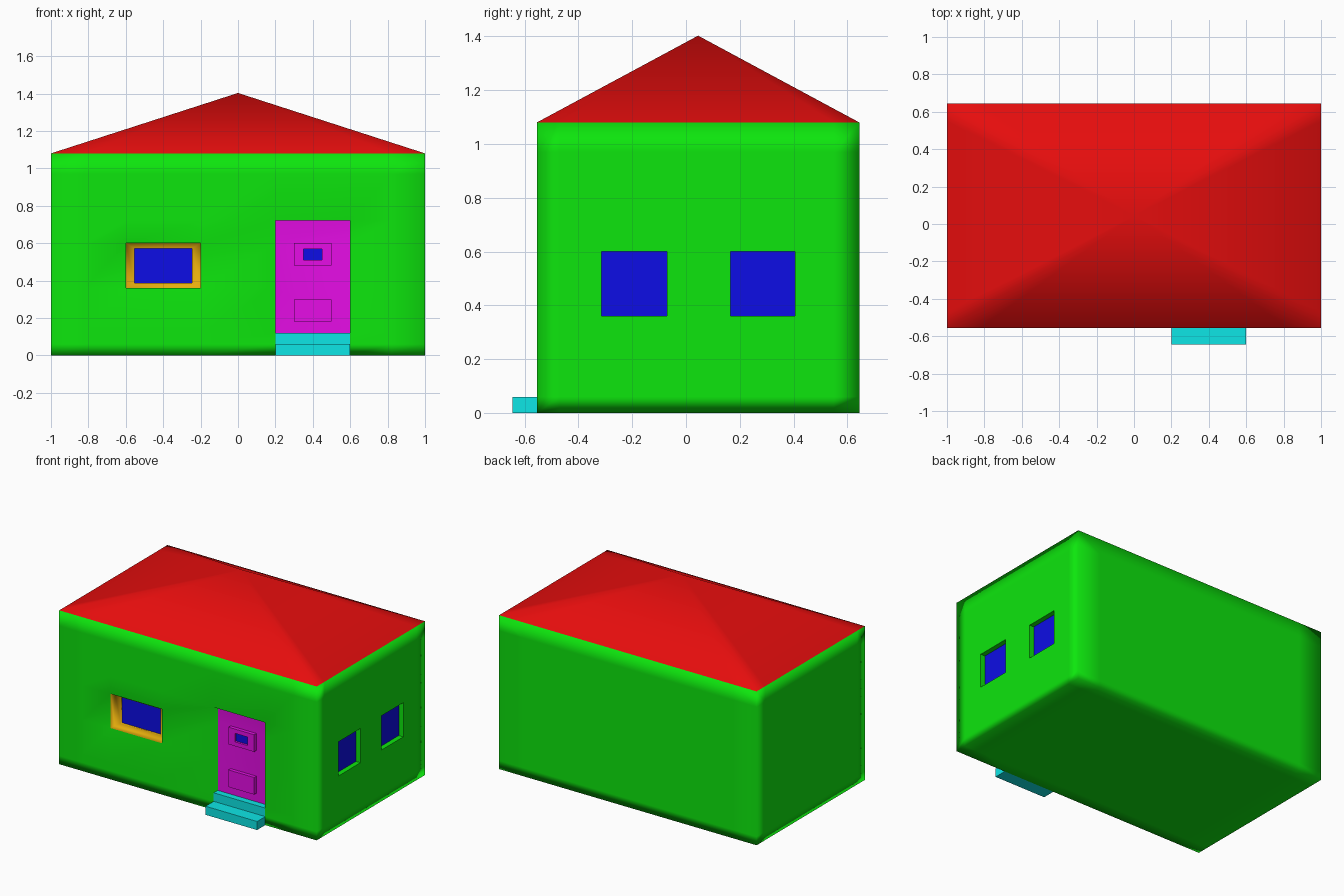
import bpy, bmesh
from mathutils import Matrix, Vector

if "Cube" in bpy.data.objects:
    bpy.data.objects.remove(bpy.data.objects["Cube"])

HI, MID, LO = .79, .33, .004
COLOURS = {"wall_green": (LO, HI * .78, LO), "roof_red": (HI, LO, LO),
           "glass_blue": (LO, LO, HI), "frame_orange": (HI, .42, LO),
           "door_magenta": (HI, LO, HI), "step_cyan": (LO, HI, HI)}
COLOURS["wall_green"] = (LO, HI, LO)
MATS = []
for name, c in COLOURS.items():
    m = bpy.data.materials.new(name)
    m.diffuse_color = (*c, 1)
    m.use_nodes = True
    m.node_tree.nodes["Principled BSDF"].inputs["Base Color"].default_value = m.diffuse_color
    MATS.append(m)
WALL, ROOF, GLASS, FRAME, DOOR, STEP = range(6)

# grid lines of the house block: support loops plus opening edges
XS = [-1, -.82, -.6, -.2, .2, .6, .82, 1]
YS = [-.555, -.47, -.315, -.07, .165, .405, .55, .645]
ZS = [0, .06, .12, .36, .6, .72, .97, 1.08]


def finish(bm, name):
    mesh = bpy.data.meshes.new(name)
    bm.to_mesh(mesh)
    bm.free()
    for m in MATS:
        mesh.materials.append(m)
    ob = bpy.data.objects.new(name, mesh)
    bpy.context.collection.objects.link(ob)
    return ob


def push(bm, f, depth, scale=1.0):
    """Extrude a face along its normal, scaling it about its centre."""
    f.normal_update()
    n, c = f.normal.copy(), f.calc_center_bounds()
    ring = bmesh.ops.inset_individual(bm, faces=[f], thickness=0, depth=0)["faces"]
    for v in f.verts:
        v.co = c + (v.co - c) * scale + n * depth
    for r in ring:
        r.normal_update()
    return ring


house = bmesh.new()


def sheet(us, vs, place):
    for u0, u1 in zip(us, us[1:]):
        for v0, v1 in zip(vs, vs[1:]):
            house.faces.new([house.verts.new(place(u, v)) for u, v in
                             ((u0, v0), (u1, v0), (u1, v1), (u0, v1))])


def pick(axis, side, u, v):
    """Wall cells whose centre lies inside the u and z ranges on one side."""
    out = []
    for f in house.faces:
        c = f.calc_center_median()
        if abs(c[axis] - side) < 1e-3 and u[0] < c[1 - axis] < u[1] and v[0] < c.z < v[1]:
            out.append(f)
    return out


# walls and floor
for y in (YS[0], YS[-1]):
    sheet(XS, ZS, lambda u, v: (u, y, v))
for x in (-1, 1):
    sheet(YS, ZS, lambda u, v: (x, u, v))
sheet(XS, YS, lambda u, v: (u, v, 0))
bmesh.ops.remove_doubles(house, verts=house.verts[:], dist=1e-4)

# pyramid roof fanned from the top of the walls
apex = house.verts.new((0, .045, 1.403))
for e in [e for e in house.edges if e.is_boundary]:
    house.faces.new((*e.verts, apex)).material_index = ROOF
bmesh.ops.recalc_face_normals(house, faces=house.faces[:])
for f in house.faces:
    f.smooth = True

# front window: orange reveal and frame, blue glass
win = pick(1, YS[0], (-.6, -.2), (.36, .6))[0]
win.material_index = FRAME
push(house, win, -.045)
push(house, win, 0, .77)
push(house, win, -.015)
win.material_index, win.smooth = GLASS, False

# side windows
for u in ((-.315, -.07), (.165, .405)):
    pane = pick(0, 1, u, (.36, .6))[0]
    for r in push(house, pane, -.035):
        r.smooth = False
    pane.material_index, pane.smooth = GLASS, False

# door recess with green sides and a cyan threshold
door = bmesh.ops.dissolve_faces(house, faces=pick(1, YS[0], (.2, .6), (.12, .72)))["region"][0]
for r in push(house, door, -.045):
    if r.normal.z > .9:
        r.material_index, r.smooth = STEP, False
door.material_index = DOOR

# steps
for f in pick(1, YS[0], (.2, .6), (0, .12)):
    f.material_index, f.smooth = STEP, False
lower = pick(1, YS[0], (.2, .6), (0, .06))[0]
for r in push(house, lower, .09):
    r.smooth = False

# large faces dominate the smooth shading
mod = finish(house, "house").modifiers.new("area_normals", 'WEIGHTED_NORMAL')
mod.mode = 'FACE_AREA'
mod.keep_sharp = True

# raised door panels, the upper one holding a small recessed window
for name, z, glazed in (("upper_door_panel", .54, True), ("lower_door_panel", .24, False)):
    bm = bmesh.new()
    bmesh.ops.create_cube(bm, size=1, matrix=Matrix.LocRotScale(
        Vector((.4, -.52, z)), None, Vector((.2, .03, .12))))
    for f in bm.faces:
        f.material_index = DOOR
    if glazed:
        pane = min(bm.faces, key=lambda f: f.calc_center_median().y)
        push(bm, pane, 0, .5)
        push(bm, pane, -.015)
        pane.material_index = GLASS
    finish(bm, name)
